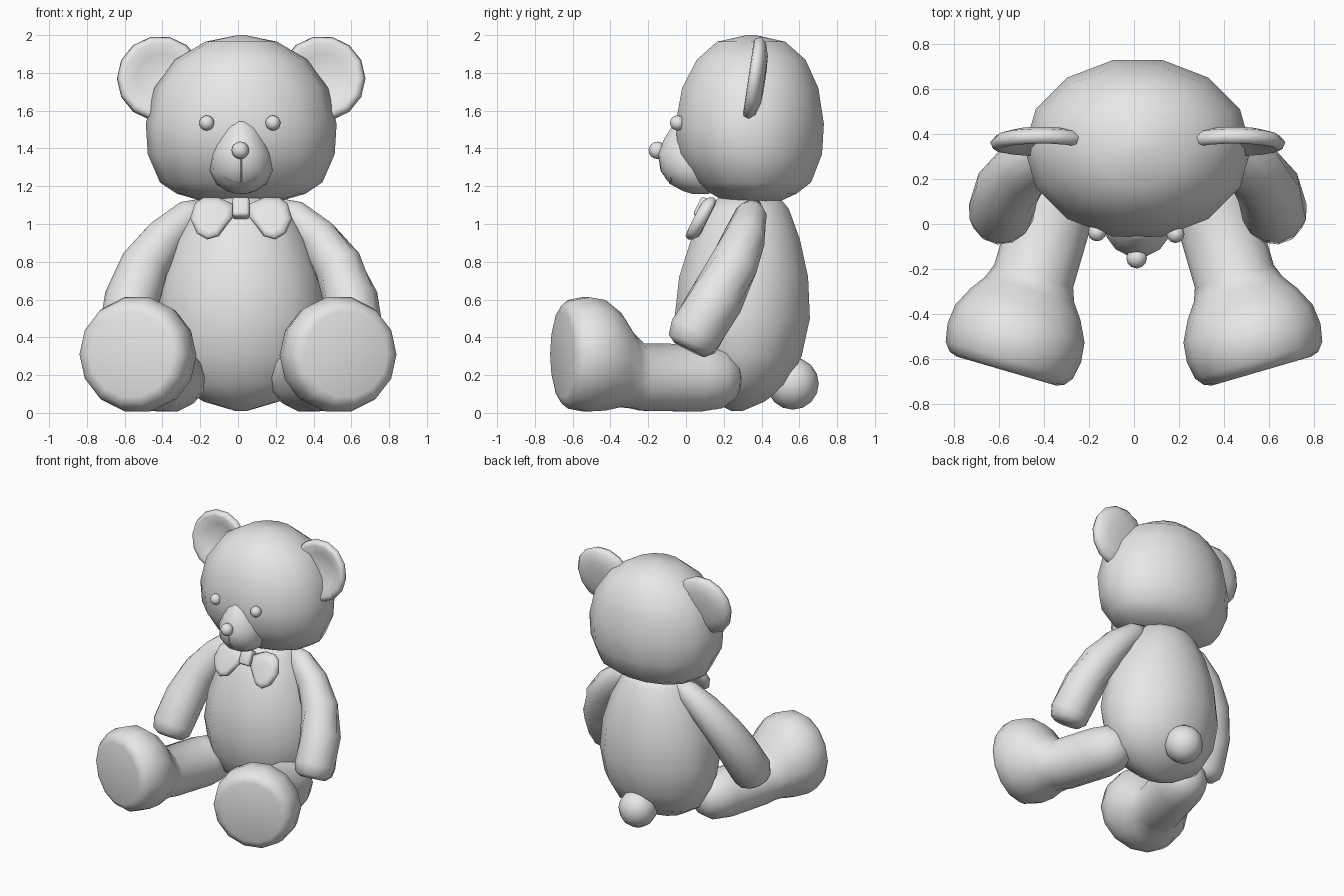
import bpy, bmesh
from math import cos, sin, tau
from mathutils import Vector, Matrix
from mathutils.bvhtree import BVHTree

cube = bpy.data.objects.get("Cube")
if cube:
    bpy.data.objects.remove(cube, do_unlink=True)

plush = bpy.data.materials.new("soft_grey")
plush.use_nodes = True
GREY = (0.8, 0.8, 0.8, 1)
plush.diffuse_color = GREY
plush.node_tree.nodes["Principled BSDF"].inputs["Base Color"].default_value = GREY

MID = 0.017  # centre line of the head, body and arms


def finish(name, bm):
    bmesh.ops.recalc_face_normals(bm, faces=bm.faces)
    me = bpy.data.meshes.new(name)
    bm.to_mesh(me)
    bm.free()
    me.shade_smooth()
    me.materials.append(plush)
    ob = bpy.data.objects.new(name, me)
    bpy.context.collection.objects.link(ob)
    return ob


def skin(name, rings):
    """Bridge closed rings of points and cap both ends."""
    bm = bmesh.new()
    loops = [[bm.verts.new(p) for p in ring] for ring in rings]
    n = len(loops[0])
    for a, b in zip(loops, loops[1:]):
        for i in range(n):
            j = (i + 1) % n
            bm.faces.new((a[i], a[j], b[j], b[i]))
    bm.faces.new(loops[0])
    bm.faces.new(loops[-1])
    return finish(name, bm)


def oval(centre, axis, ru, rv, sides):
    axis = Vector(axis).normalized()
    u = Vector((1, 0, 0)) if abs(axis.z) > 0.999 else axis.cross(Vector((0, 0, 1))).normalized()
    v = axis.cross(u)
    c = Vector(centre)
    return [c + u * ru * cos(tau * i / sides) + v * rv * sin(tau * i / sides)
            for i in range(sides)]


def stack(name, rows, sides=14):
    """Upright form from rows of height, half width, front y, back y."""
    return skin(name, [oval((MID, (f + b) / 2, z), (0, 0, 1), w, (b - f) / 2, sides)
                       for z, w, f, b in rows])


def ball(name, centre, r, u=12, v=8):
    bm = bmesh.new()
    bmesh.ops.create_uvsphere(bm, u_segments=u, v_segments=v, radius=r,
                              matrix=Matrix.Translation(centre))
    return finish(name, bm)


# Head, body, muzzle
stack("head", [(2.0, .02, .32, .37), (1.965, .19, .16, .53), (1.87, .35, .05, .64),
               (1.72, .46, -.03, .71), (1.53, .505, -.065, .74), (1.37, .495, -.05, .73),
               (1.22, .43, .05, .67), (1.16, .34, .13, .59), (1.12, .2, .2, .5)])
stack("body", [(1.14, .2, .17, .5), (1.08, .26, .1, .55), (.92, .35, .02, .61),
               (.72, .42, -.045, .655), (.5, .45, -.07, .665), (.3, .42, -.03, .62),
               (.15, .34, .04, .54), (.06, .2, .14, .42), (.01, .03, .24, .3)])
muzzle = stack("muzzle", [(1.55, .05, -.05, .15), (1.52, .1, -.075, .2), (1.45, .13, -.12, .2),
                          (1.37, .16, -.15, .2), (1.28, .165, -.135, .2), (1.21, .13, -.085, .2),
                          (1.175, .08, -.02, .18), (1.16, .03, .03, .12)])

# Nose, eyes, tail
ball("nose", (.012, -.152, 1.39), .046)
ball("right_eye", (-.165, -.037, 1.535), .04)
ball("left_eye", (.185, -.045, 1.535), .04)
ball("tail", (MID, .565, .155), .138)

# Mouth stitching laid on the muzzle surface
tree = BVHTree.FromPolygons([v.co for v in muzzle.data.vertices],
                            [list(p.vertices) for p in muzzle.data.polygons])


def stitch(name, flat):
    cu = bpy.data.curves.new(name, "CURVE")
    cu.dimensions = "3D"
    cu.bevel_depth = .004
    cu.bevel_resolution = 1
    sp = cu.splines.new("POLY")
    sp.points.add(len(flat) - 1)
    for pt, (x, z) in zip(sp.points, flat):
        hit = tree.ray_cast(Vector((x, -1, z)), Vector((0, 1, 0)))[0]
        pt.co = (x, hit.y if hit else 0, z, 1)
    cu.materials.append(plush)
    bpy.context.collection.objects.link(bpy.data.objects.new(name, cu))


stitch("mouth_line", [(MID, 1.36 - .015 * i) for i in range(10)])
stitch("mouth_smile", [(MID + .01 * i, 1.215 + .03 * (abs(i) / 9) ** 2) for i in range(-9, 10)])

# Paired parts
ARM = [(.2, .36, 1.1, .04), (.27, .345, 1.05, .085), (.4, .31, .93, .112), (.51, .25, .78, .132),
       (.58, .16, .6, .145), (.61, .05, .42, .147), (.612, .03, .365, .132), (.614, .015, .335, .09)]
# distance behind the sole, radius, height of centre
LEG = [(0, .23, .31), (.012, .265, .31), (.05, .295, .31), (.13, .31, .31), (.22, .3, .305),
       (.31, .255, .28), (.38, .205, .225), (.44, .183, .19), (.75, .183, .185), (.87, .165, .185),
       (.95, .11, .185), (.98, .04, .185)]
# offset along the ear axis, radius: dished in front, domed behind
EAR = [(-.055, .05), (-.05, .13), (-.03, .2), (0, .228), (.03, .215), (.035, .19), (.01, .13), (-.005, .04)]
LOBE = [(.04, 1.105), (.12, 1.14), (.2, 1.14), (.245, 1.11), (.27, 1.03), (.235, .95),
        (.18, .918), (.12, .935), (.08, .99), (.04, 1.04)]

for side, s in (("right", -1), ("left", 1)):
    # Arm swept along its bent path
    pts = [Vector((MID + s * x, y, z)) for x, y, z, r in ARM]
    rings = []
    for i, p in enumerate(pts):
        way = pts[min(i + 1, len(pts) - 1)] - pts[max(i - 1, 0)]
        rings.append(oval(p, way, ARM[i][3], ARM[i][3], 12))
    skin(side + "_arm", rings)

    # Leg and foot, turned outward
    way = Vector((s * .28, -.96, 0))
    sole = Vector((s * .57, -.655, 0))
    skin(side + "_leg", [oval(sole - way * t + Vector((0, 0, z)), way, r, r, 14)
                         for t, r, z in LEG])

    # Ear
    way = Vector((0, -1, .15)).normalized()
    mid = Vector((MID + s * .43, .365, 1.77))
    skin(side + "_ear", [oval(mid + way * t, way, r, r, 14) for t, r in EAR])

    # Bow lobe, a rounded plate leaning forward
    cx, cz = .155, 1.03
    rings = []
    for depth, k in ((-.04, .6), (-.035, .85), (-.012, 1), (.012, 1), (.035, .85), (.04, .6)):
        ring = []
        for x, z in LOBE:
            x, z = cx + (x - cx) * k, cz + (z - cz) * k
            ring.append((MID + s * x, .08 + (z - cz) * .5 + depth, z))
        rings.append(ring)
    skin(side + "_bow_lobe", rings)

# Bow knot
bm = bmesh.new()
bmesh.ops.create_cube(bm, size=1, matrix=Matrix.Translation((.015, .1, 1.078))
                      @ Matrix.Rotation(-.45, 4, "X") @ Matrix.Diagonal((.09, .09, .11, 1)))
bmesh.ops.bevel(bm, geom=bm.edges[:], offset=.015, segments=2, affect="EDGES", profile=.5)
finish("bow_knot", bm)
